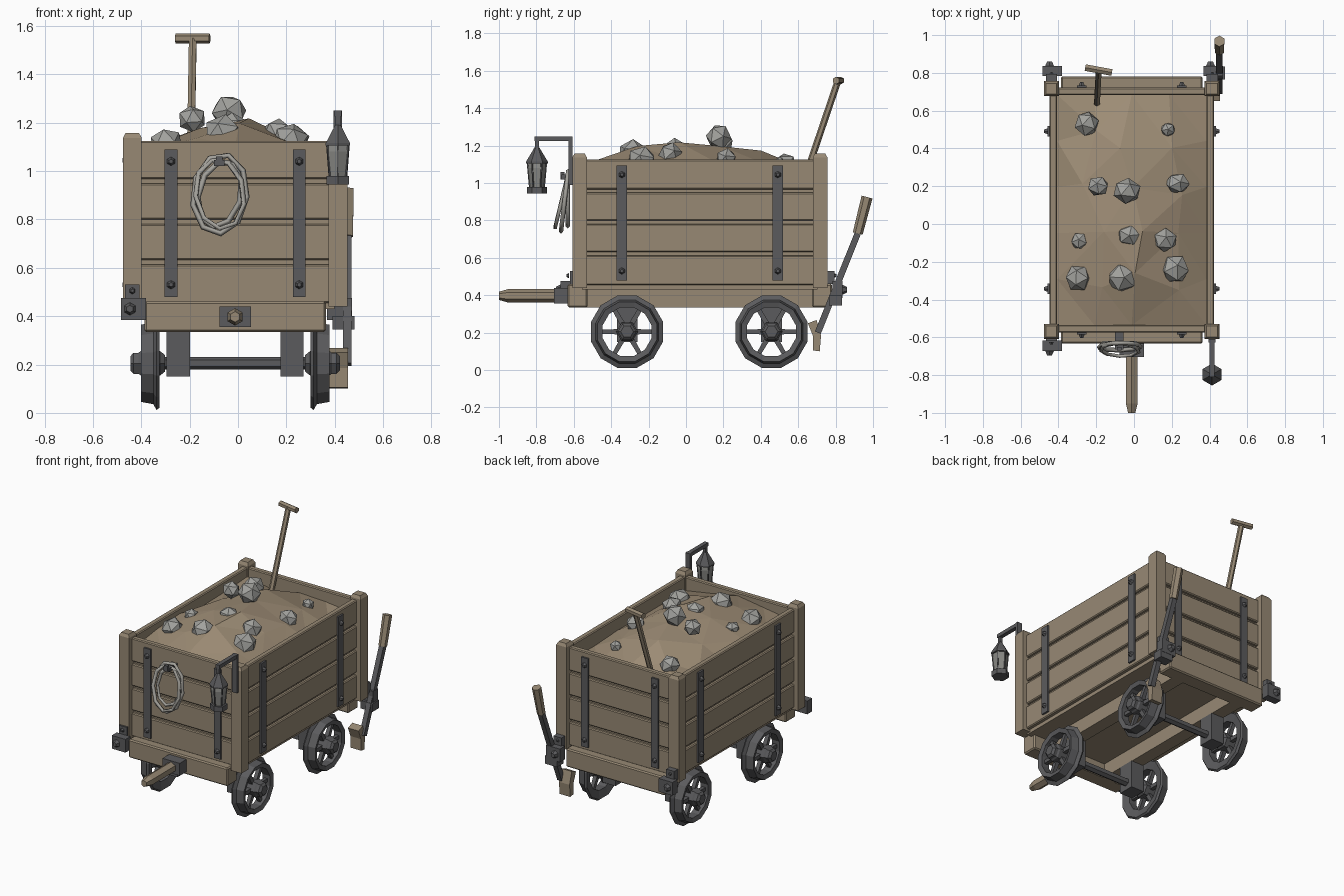
import bpy, bmesh, math, random
from mathutils import Vector, Matrix

if "Cube" in bpy.data.objects:
    bpy.data.objects.remove(bpy.data.objects["Cube"], do_unlink=True)
random.seed(4)


def material(name, rgb):
    m = bpy.data.materials.new(name)
    m.use_nodes = True
    m.diffuse_color = (*rgb, 1)
    m.node_tree.nodes["Principled BSDF"].inputs["Base Color"].default_value = (*rgb, 1)
    return m


WOOD = material("weathered wood", (0.31, 0.25, 0.175))
DIRT = material("packed dirt", (0.34, 0.265, 0.18))
METAL = material("dark iron", (0.105, 0.105, 0.11))
STONE = material("grey stone", (0.36, 0.36, 0.34))
GLASS = material("dusty glass", (0.25, 0.25, 0.235))
ROPE = material("pale rope", (0.37, 0.36, 0.33))
CX, CY = -0.012, 0.074          # centre of the cart body


def finish(name, bm, mat):
    bmesh.ops.recalc_face_normals(bm, faces=bm.faces)
    me = bpy.data.meshes.new(name)
    bm.to_mesh(me)
    bm.free()
    me.materials.append(mat)
    ob = bpy.data.objects.new(name, me)
    bpy.context.collection.objects.link(ob)
    return ob


def box(name, mat, x, y, z, bevel=0.0):
    """Box from (min, max) ranges, with optional chamfered edges."""
    bm = bmesh.new()
    size = [b - a for a, b in (x, y, z)]
    mid = [(a + b) / 2 for a, b in (x, y, z)]
    bmesh.ops.create_cube(bm, size=1, matrix=Matrix.Translation(mid) @ Matrix.Diagonal((*size, 1)))
    if bevel:
        bmesh.ops.bevel(bm, geom=bm.edges[:], offset=bevel, segments=1, affect='EDGES')
    return finish(name, bm, mat)


def bar(name, mat, a, b, r1, r2=None, sides=6):
    """Straight rod from a to b, tapering from r1 to r2."""
    a, b = Vector(a), Vector(b)
    d = b - a
    m = Matrix.Translation((a + b) / 2) @ d.to_track_quat('Z', 'Y').to_matrix().to_4x4()
    if sides == 4:
        m = m @ Matrix.Rotation(math.pi / 4, 4, 'Z')
    bm = bmesh.new()
    bmesh.ops.create_cone(bm, cap_ends=True, segments=sides, radius1=r1,
                          radius2=r1 if r2 is None else r2, depth=d.length, matrix=m)
    return finish(name, bm, mat)


def lathe(name, mat, profile, sides, matrix, closed=False):
    """Turn (radius, height) points about local z."""
    bm = bmesh.new()
    rings = []
    for r, h in profile:
        rings.append([bm.verts.new(matrix @ Vector((r * math.cos(t), r * math.sin(t), h)))
                      for t in (2 * math.pi * (i + 0.5) / sides for i in range(sides))])
    pairs = list(zip(rings, rings[1:]))
    if closed:
        pairs.append((rings[-1], rings[0]))
    else:
        bm.faces.new(rings[0])
        bm.faces.new(rings[-1])
    for p, q in pairs:
        for i in range(sides):
            j = (i + 1) % sides
            bm.faces.new((p[i], p[j], q[j], q[i]))
    return finish(name, bm, mat)


def bolt(name, at, out, r=0.018):
    at, out = Vector(at), Vector(out)
    bar(name, METAL, at, at + out * r, r, r * 0.5)


# Planked walls: outer faces at these distances from the body centre
WX, WY, T = 0.435, 0.648, 0.04
BOTTOM, TOP, ROWS = 0.455, 1.125, 4
pitch = (TOP - BOTTOM) / ROWS
for s, side in ((-1, "right"), (1, "left")):
    for i in range(ROWS):
        z = (BOTTOM + i * pitch + 0.009 * (i > 0), BOTTOM + (i + 1) * pitch - 0.009 * (i < ROWS - 1))
        xs = sorted((CX + s * WX, CX + s * (WX - T)))
        box(f"{side}_plank_{i}", WOOD, xs, (CY - WY, CY + WY), z, 0.006)
        ys = sorted((CY + s * WY, CY + s * (WY - T)))
        box(f"{'back' if s > 0 else 'front'}_plank_{i}", WOOD, (CX - WX, CX + WX), ys, z, 0.006)
    # Recessed boards behind the gaps
    box(f"{side}_backing", WOOD, sorted((CX + s * (WX - 0.02), CX + s * (WX - 0.036))),
        (CY - WY + .02, CY + WY - .02), (BOTTOM + .01, TOP - .01))
    box(f"{'back' if s > 0 else 'front'}_backing", WOOD, (CX - WX + .02, CX + WX - .02),
        sorted((CY + s * (WY - 0.02), CY + s * (WY - 0.036))), (BOTTOM + .01, TOP - .01))
    # Iron straps with bolts
    for k in (-1, 1):
        x = CX + k * 0.265
        y = CY + s * WY
        box("end_strap", METAL, (x - .026, x + .026), sorted((y, y + s * .012)), (.48, 1.09))
        for z in (0.53, 1.04):
            bolt("strap_bolt", (x, y + s * .012, z), (0, s, 0))
        x, y = CX + s * WX, CY + k * 0.417
        box("side_strap", METAL, sorted((x, x + s * .012)), (y - .028, y + .028), (.48, 1.095))
        for z in (0.53, 1.045):
            bolt("strap_bolt", (x + s * .012, y, z), (s, 0, 0))

# Corner posts with chamfered caps
for sx in (-1, 1):
    for sy in (-1, 1):
        x, y, h = CX + sx * 0.425, CY + sy * 0.643, 0.055
        m = Matrix.Translation((x, y, 0))
        lathe("corner_post", WOOD, [(h, .44), (h, 1.137), (h * .72, 1.157)], 4, m)

# Underframe: floor, sills and cross beams
box("floor", WOOD, (CX - .41, CX + .41), (CY - .63, CY + .63), (.43, .465))
for s in (-1, 1):
    box("sill", WOOD, sorted((CX + s * .19, CX + s * .28)), (CY - .65, CY + .65), (.335, .45))
    y = sorted((CY + s * .60, CY + s * .707))
    box("end_beam", WOOD, (CX - .375, CX + .375), y, (.335, .46), 0.008)

# Wheels, hubs, axles and axle boxes
WHEEL_Z = 0.205
for y in (-0.315, 0.457):
    bar("axle", METAL, (CX - .42, y, WHEEL_Z), (CX + .42, y, WHEEL_Z), 0.026)
    for s in (-1, 1):
        m = Matrix.Translation((CX, y, WHEEL_Z)) @ Matrix.Rotation(s * math.pi / 2, 4, 'Y')
        rim = [(.135, .325), (.19, .312), (.2, .325), (.175, .338), (.165, .39), (.135, .382)]
        lathe("wheel_rim", METAL, rim, 12, m, closed=True)
        lathe("wheel_hub", METAL, [(.04, .29), (.058, .31), (.058, .39), (.05, .40), (.05, .42), (.034, .433)], 6, m)
        for k in range(6):
            t = math.pi * k / 3
            c, n = math.cos(t), math.sin(t)
            x = CX + s * 0.352
            bar("spoke", METAL, (x, y + c * .04, WHEEL_Z + n * .04),
                (x, y + c * .15, WHEEL_Z + n * .15), 0.02, 0.016, 4)
        x = CX + s * 0.235
        box("axle_box", METAL, (x - .048, x + .048), (y - .055, y + .055), (.15, .336))

# Draw bar
box("draw_bracket", METAL, (CX - .065, CX + .065), (-.705, -.63), (.355, .44))
m = Matrix.Translation((CX, 0, 0.397)) @ Matrix.Rotation(math.pi / 2, 4, 'X')
lathe("draw_bar", WOOD, [(.036, .64), (.036, .95), (.022, 1.0)], 6, m)

# Corner couplings
for x, y, s in ((-.432, -.645, -1), (-.432, .81, 1), (.42, .81, 1)):
    box("coupling", METAL, (x - .052, x + .052), (y - .027, y + .027), (.385, .475))
    box("coupling_tab", METAL, (x - .035, x + .025), (y - s * .045 - .02, y - s * .045 + .03), (.46, .53))
    bolt("coupling_bolt", (x - .015, y + s * .02, .43), (0, s, 0), 0.03)
    bolt("tab_bolt", (x - .005, y - s * .02, .505), (0, s, 0), 0.014)

# Brake lever and shoe
pivot, mid, end = Vector((.452, .705, .2)), Vector((.452, .918, .73)), Vector((.452, .968, .925))
bar("brake_lever", METAL, pivot, mid, 0.024, sides=4)
bar("brake_grip", WOOD, mid, end, 0.027, 0.03, sides=6)
box("lever_pivot", METAL, (.39, .482), (.765, .835), (.345, .40))
bm = bmesh.new()
shoe = [(.652, .25), (.678, .185), (.68, .105), (.715, .1), (.722, .185), (.698, .268)]
face = bm.faces.new([bm.verts.new((.375, y, z)) for y, z in shoe])
new = bmesh.ops.extrude_face_region(bm, geom=[face])["geom"]
bmesh.ops.translate(bm, vec=(.08, 0, 0), verts=[v for v in new if isinstance(v, bmesh.types.BMVert)])
finish("brake_shoe", bm, WOOD)

# Hanging lantern
LX, LY = 0.413, -0.797
box("lantern_plate", METAL, (LX - .018, LX + .018), (-.628, -.608), (.99, 1.25))
box("lantern_arm", METAL, (LX - .014, LX + .014), (LY - .014, -.608), (1.225, 1.25))
box("lantern_hook", METAL, (LX - .01, LX + .01), (LY - .01, LY + .01), (1.17, 1.23))
m = Matrix.Translation((LX, LY, 0))
lathe("lantern_base", METAL, [(.054, .945), (.054, .98)], 6, m)
lathe("lantern_glass", GLASS, [(.038, .975), (.05, 1.08), (.042, 1.12)], 6, m)
lathe("lantern_cap", METAL, [(.058, 1.105), (.058, 1.115), (.022, 1.175), (.014, 1.19)], 6, m)
for k in range(6):
    t = 2 * math.pi * (k + .5) / 6
    c, n = math.cos(t), math.sin(t)
    bar("lantern_rib", METAL, (LX + c * .039, LY + n * .039, .975), (LX + c * .051, LY + n * .051, 1.11), .005, sides=4)

# Rope coil on a peg
box("rope_peg", METAL, (-.1, -.055), (-.665, -.57), (1.02, 1.045))
box("rope_peg_tip", METAL, (-.09, -.065), (-.67, -.65), (1.02, 1.06))
for i, (rx, rz, tilt, turn) in enumerate(((.112, .165, .12, .1), (.1, .145, .24, -.15), (.088, .14, .0, .25))):
    cu = bpy.data.curves.new("rope_path", 'CURVE')
    cu.dimensions = '3D'
    cu.bevel_depth, cu.bevel_resolution = 0.012, 0
    sp = cu.splines.new('POLY')
    sp.points.add(8)
    sp.use_cyclic_u = True
    for k, p in enumerate(sp.points):
        t = 2 * math.pi * k / 9 + i * .3
        v = Matrix.Rotation(turn, 3, 'Y') @ Vector((rx * math.cos(t), 0, rz * math.sin(t)))
        p.co = (-.075 + v.x, -.632 + tilt * (v.z - .14), .905 + v.z, 1)
    tmp = bpy.data.objects.new("rope_path", cu)
    me = bpy.data.meshes.new_from_object(tmp)
    bpy.data.objects.remove(tmp)
    me.materials.append(ROPE)
    bpy.context.collection.objects.link(bpy.data.objects.new(f"rope_loop_{i}", me))

# Heaped dirt


def heap(x, y):
    u, v = (x + .03) / .42, (y - .03) / .66
    return 1.04 + 0.17 * max(0, 1 - abs(u) ** 1.6) * max(0, 1 - abs(v) ** 2.2)


bm = bmesh.new()
bmesh.ops.create_grid(bm, x_segments=4, y_segments=5, size=1)
for v in bm.verts:
    inner = abs(v.co.x) < .99 and abs(v.co.y) < .99
    j = 0.07 if inner else 0
    x = CX + v.co.x * .395 + random.uniform(-j, j)
    y = CY + v.co.y * .61 + random.uniform(-j, j)
    v.co = (x, y, heap(x, y) + random.uniform(-.02, .025))
bmesh.ops.triangulate(bm, faces=bm.faces[:])
finish("dirt_heap", bm, DIRT)

# Stones: x, y, z, radius
for x, y, z, r in ((-.25, .53, 1.1, .065), (.18, .5, 1.1, .042), (-.19, .2, 1.215, .06),
                   (-.037, .175, 1.245, .077), (.23, .215, 1.13, .062), (-.29, -.09, 1.125, .046),
                   (-.026, -.06, 1.185, .06), (.164, -.085, 1.155, .068), (-.296, -.286, 1.115, .07),
                   (-.063, -.286, 1.155, .085), (.217, -.238, 1.125, .078)):
    bm = bmesh.new()
    spin = Matrix.Rotation(random.uniform(0, 6), 4, 'Z') @ Matrix.Rotation(random.uniform(0, 6), 4, 'X')
    squash = Matrix.Diagonal((random.uniform(.95, 1.15), random.uniform(.9, 1.05), .95, 1))
    bmesh.ops.create_icosphere(bm, subdivisions=1, radius=r, matrix=Matrix.Translation((x, y, z)) @ squash @ spin)
    finish("stone", bm, STONE)

# Shovel stuck in the heap
bar("shovel_shaft", WOOD, (-.197, .62, .98), (-.187, .812, 1.545), 0.018)
bar("shovel_grip", WOOD, (-.258, .828, 1.548), (-.117, .802, 1.548), 0.02)
